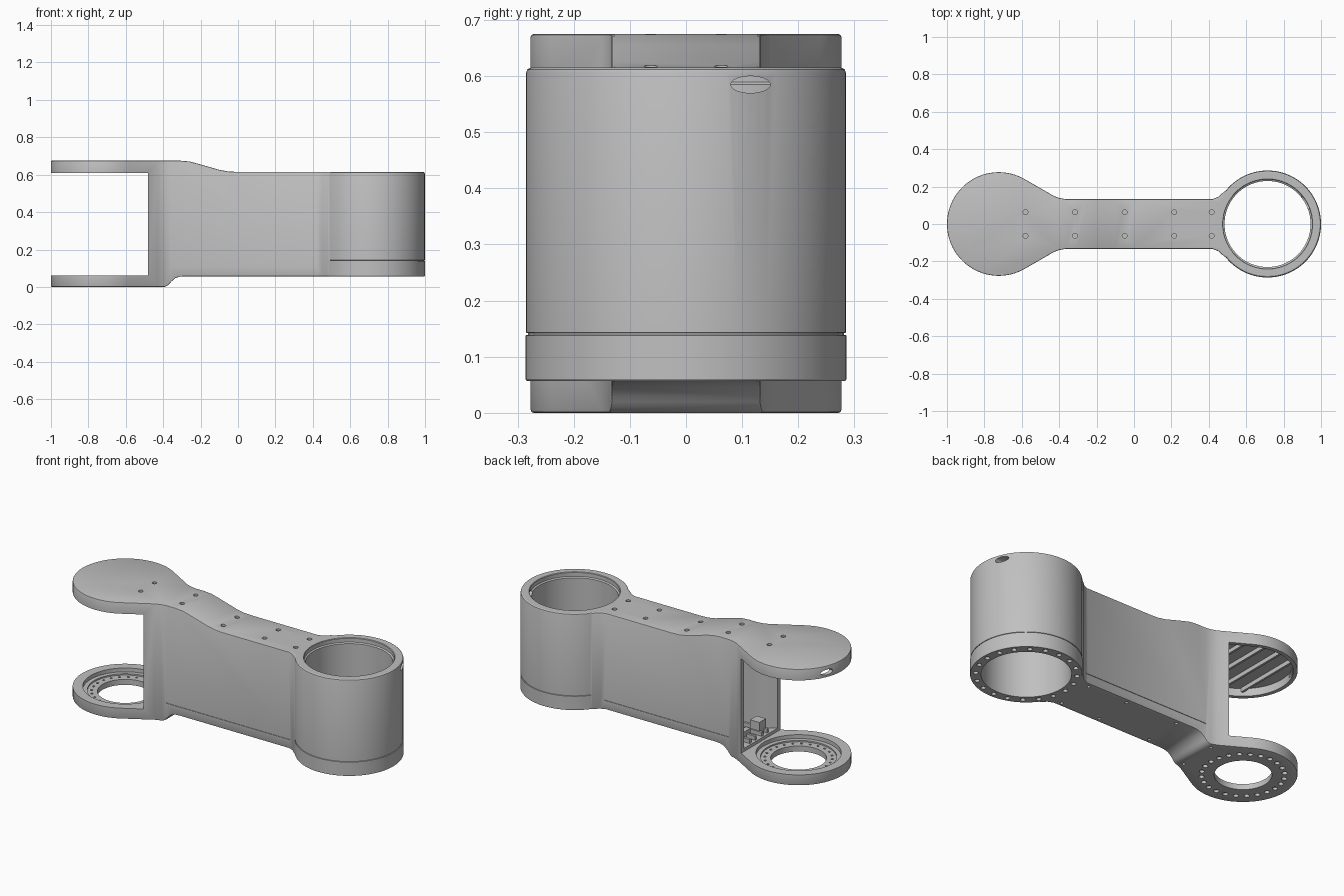
import bpy, bmesh, math
from mathutils import Matrix, Vector

if "Cube" in bpy.data.objects:
    bpy.data.objects.remove(bpy.data.objects["Cube"], do_unlink=True)

grey = bpy.data.materials.new("satin_grey")
grey.use_nodes = True
grey.diffuse_color = (0.527, 0.527, 0.527, 1)
grey.node_tree.nodes["Principled BSDF"].inputs["Base Color"].default_value = grey.diffuse_color

PAD, HUB = -0.723, 0.714      # centres of the two round ends


def finish(name, bm):
    bmesh.ops.recalc_face_normals(bm, faces=bm.faces)
    mesh = bpy.data.meshes.new(name)
    bm.to_mesh(mesh)
    bm.free()
    mesh.materials.append(grey)
    ob = bpy.data.objects.new(name, mesh)
    bpy.context.collection.objects.link(ob)
    return ob


def prism(name, points, start, depth):
    """Extrude a closed polygon of 3D points along a vector."""
    bm = bmesh.new()
    face = bm.faces.new([bm.verts.new(Vector(p) + Vector(start)) for p in points])
    out = bmesh.ops.extrude_face_region(bm, geom=[face])
    bmesh.ops.translate(bm, vec=depth, verts=[v for v in out["geom"] if isinstance(v, bmesh.types.BMVert)])
    return finish(name, bm)


def plan(name, radius, half, end, z0, z1):
    """Paddle outline: round pad, tangent flare, straight neck, flared root."""
    pts = [(PAD + radius * math.cos(math.radians(a)), radius * math.sin(math.radians(a)))
           for a in range(180, 59, -4)]
    slope = math.tan(math.radians(30))
    knee = pts[-1][0] + (pts[-1][1] - half) / slope
    pts += [(knee - 0.03, half + 0.03 * slope), (knee, half + 0.006), (knee + 0.035, half)]
    pts += end
    pts += [(x, -y) for x, y in reversed(pts[1:])]
    return prism(name, [(x, y, 0) for x, y in pts], (0, 0, z0), (0, 0, z1 - z0))


def side(name, pts):
    return prism(name, [(x, 0, z) for x, z in pts], (0, -0.4, 0), (0, 0.8, 0))


def lathe(name, profile, x, steps=96):
    bm = bmesh.new()
    verts = [bm.verts.new((r, 0, z)) for r, z in profile]
    edges = [bm.edges.new((verts[i - 1], verts[i])) for i in range(len(verts))]
    bmesh.ops.spin(bm, geom=verts + edges, cent=(0, 0, 0), axis=(0, 0, 1), angle=math.tau, steps=steps)
    bmesh.ops.remove_doubles(bm, verts=bm.verts, dist=1e-5)
    bmesh.ops.translate(bm, vec=(x, 0, 0), verts=bm.verts)
    return finish(name, bm)


def rods(name, places, radius, depth, segments=16, turn=Matrix()):
    bm = bmesh.new()
    for p in places:
        bmesh.ops.create_cone(bm, cap_ends=True, segments=segments, radius1=radius, radius2=radius,
                              depth=depth, matrix=Matrix.Translation(p) @ turn)
    return finish(name, bm)


def boxes(name, items):
    """Each item is (centre, size)."""
    bm = bmesh.new()
    for c, s in items:
        bmesh.ops.create_cube(bm, size=1, matrix=Matrix.Translation(c) @ Matrix.Diagonal((*s, 1)))
    return finish(name, bm)


def apply(ob, mod):
    bpy.context.view_layer.objects.active = ob
    bpy.ops.object.modifier_apply(modifier=mod.name)


def combine(ob, other, how):
    mod = ob.modifiers.new(how.lower(), "BOOLEAN")
    mod.operation, mod.object, mod.solver = how, other, "EXACT"
    apply(ob, mod)
    bpy.data.objects.remove(other, do_unlink=True)


def ring(x, radius, count, z):
    return [(x + radius * math.cos(math.tau * i / count), radius * math.sin(math.tau * i / count), z)
            for i in range(count)]


# Arm: paddle outline crossed with the stepped side profile
arm = plan("arm_body", 0.277, 0.133, [(0.42, 0.133), (0.45, 0.145), (0.48, 0.172), (0.53, 0.19)], -0.1, 0.8)
combine(arm, side("arm_profile", [
    (-1.1, 0), (-0.392, 0), (-0.375, 0.008), (-0.355, 0.03), (-0.335, 0.047), (-0.31, 0.055), (-0.28, 0.057),
    (0.6, 0.057), (0.6, 0.615), (0, 0.615), (-0.05, 0.617), (-0.1, 0.626), (-0.2, 0.655),
    (-0.26, 0.671), (-0.31, 0.675), (-1.1, 0.675)]), "INTERSECT")
bevel = arm.modifiers.new("soft_edges", "BEVEL")
bevel.width, bevel.segments, bevel.angle_limit = 0.005, 2, math.radians(40)
apply(arm, bevel)

# Fork gap between the two pads
combine(arm, boxes("fork_gap", [((-0.98, 0, 0.336), (1, 1, 0.548))]), "DIFFERENCE")

# Hollow inside of the neck and underside of the upper pad
cavity = plan("cavity", 0.255, 0.113, [(0.42, 0.113)], 0, 0.7)
combine(cavity, side("cavity_profile", [
    (-1.1, 0.5), (-0.5, 0.5), (-0.5, 0.08), (0.6, 0.08), (0.6, 0.597),
    (-0.05, 0.599), (-0.27, 0.652), (-1.1, 0.655)]), "INTERSECT")
combine(arm, cavity, "DIFFERENCE")

# Hub tube with seam and rounded rim
hub = lathe("hub_tube", [
    (0.23, 0.057), (0.284, 0.057), (0.286, 0.06), (0.286, 0.138), (0.282, 0.139), (0.282, 0.142),
    (0.285, 0.143), (0.285, 0.606), (0.283, 0.612), (0.277, 0.615), (0.241, 0.615),
    (0.238, 0.612), (0.238, 0.59), (0.23, 0.585)], HUB)
combine(arm, rods("hub_bore", [(HUB, 0, 0.3)], 0.24, 2, 96), "DIFFERENCE")
combine(arm, hub, "UNION")

# Lower pad: bearing seat and bore
combine(arm, lathe("bearing_seat", [
    (0.147, -0.1), (0.147, 0.032), (0.2, 0.032), (0.2, 0.04), (0.224, 0.04), (0.224, 0.1),
    (0.01, 0.1), (0.01, -0.1)], PAD), "DIFFERENCE")
combine(arm, rods("bore_core", [(PAD, 0, 0)], 0.05, 0.3), "DIFFERENCE")

# Bolt circles
combine(arm, rods("pad_bolts", ring(PAD, 0.212, 24, 0), 0.014, 0.03), "DIFFERENCE")
combine(arm, rods("seat_bolts", ring(PAD, 0.178, 24, 0.034), 0.007, 0.02, 8), "DIFFERENCE")
combine(arm, rods("hub_bolts", ring(HUB, 0.258, 20, 0.057), 0.013, 0.03), "DIFFERENCE")

# Screw holes along the top and the bottom cover
top = [(-0.58, 0.675), (-0.315, 0.675), (-0.05, 0.617), (0.215, 0.615), (0.415, 0.615)]
combine(arm, rods("top_screws", [(x, s * 0.063, z) for x, z in top for s in (-1, 1)], 0.013, 0.022), "DIFFERENCE")
low = [(-0.42, 0), (-0.19, 0.057), (0.14, 0.057), (0.39, 0.057)]
combine(arm, rods("low_screws", [(x, s * 0.107, z) for x, z in low for s in (-1, 1)], 0.009, 0.02, 12), "DIFFERENCE")

# Cover seam along both sides of the neck
combine(arm, boxes("cover_seam", [((0.035, s * 0.133, 0.11), (0.8, 0.006, 0.004)) for s in (-1, 1)]), "DIFFERENCE")

# Oval cable ports in the hub wall and the upper pad rim
oval = Matrix.Diagonal((1, 1, 0.43, 1)) @ Matrix.Rotation(math.pi / 2, 4, "Y")
combine(arm, rods("cable_ports", [(0.95, 0.115, 0.585), (-0.98, 0.105, 0.638)], 0.035, 0.2, 32, oval), "DIFFERENCE")

# Ribs under the upper pad, rails and bracket inside the neck
boxes("pad_ribs", [((x, 0, 0.643), (0.012, w, 0.026))
                   for x, w in ((-0.58, 0.4), (-0.68, 0.49), (-0.78, 0.48), (-0.88, 0.39))])
boxes("floor_rails", [((-0.05, y, 0.09), (0.84, 0.014, 0.026)) for y in (-0.08, -0.03, 0.03, 0.08)])
boxes("cable_bracket", [((-0.42, -0.06, 0.115), (0.06, 0.06, 0.075)), ((-0.4, 0.05, 0.1), (0.03, 0.1, 0.045))])

bpy.ops.object.select_all(action="DESELECT")
arm.select_set(True)
bpy.context.view_layer.objects.active = arm
bpy.ops.object.shade_smooth_by_angle(angle=math.radians(25))
